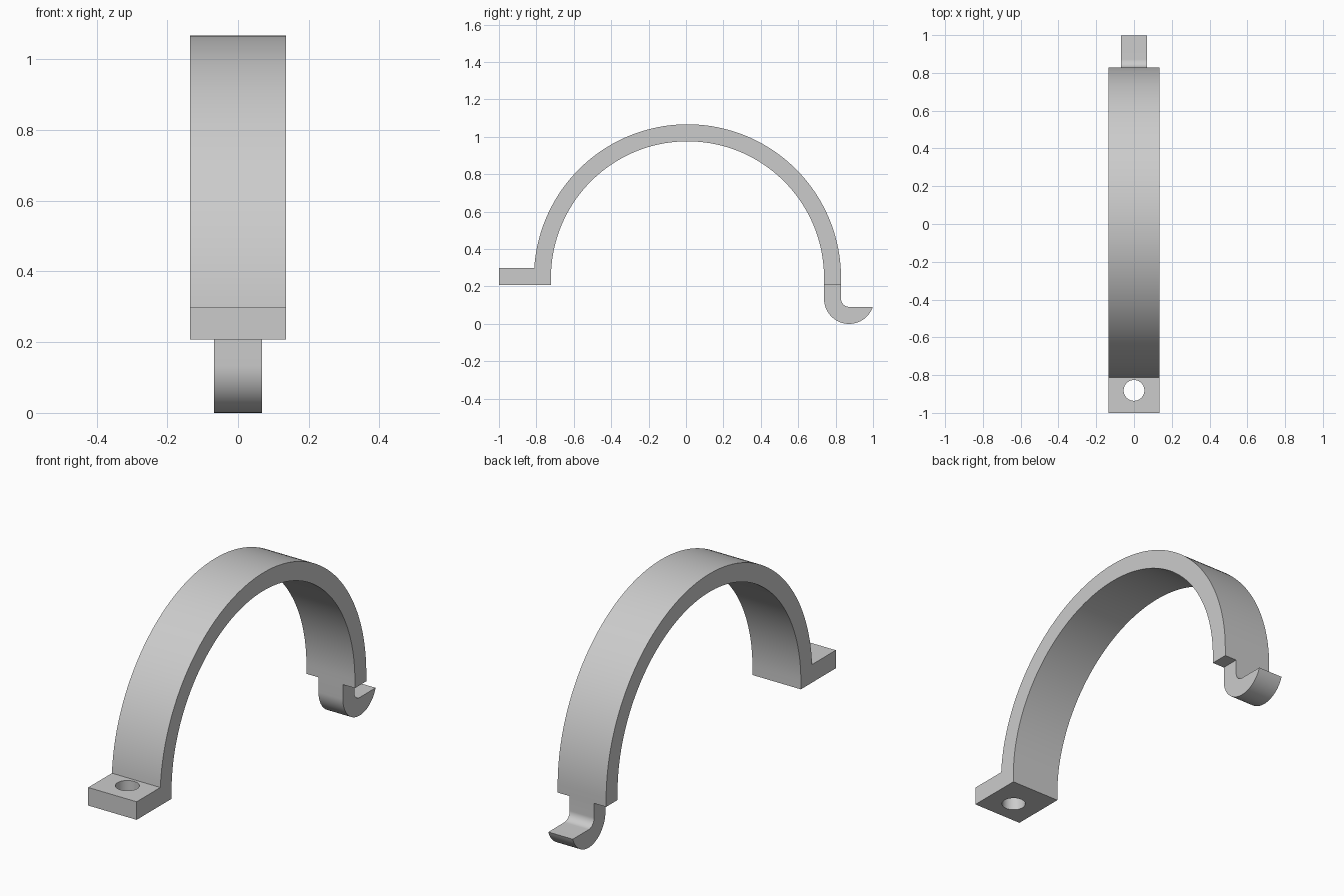
import bpy, bmesh
from math import sin, cos, pi, radians, asin

if "Cube" in bpy.data.objects:
    bpy.data.objects.remove(bpy.data.objects["Cube"], do_unlink=True)

grey = bpy.data.materials.new("plain grey")
grey.use_nodes = True
colour = (0.6, 0.6, 0.6, 1)
grey.diffuse_color = colour
grey.node_tree.nodes["Principled BSDF"].inputs["Base Color"].default_value = colour


def arc(cy, cz, r, start, end, steps):
    """Points on a circle in the y-z plane, angles in radians."""
    angles = [start + (end - start) * i / steps for i in range(steps + 1)]
    return [(cy + r * cos(a), cz + r * sin(a)) for a in angles]


def prism(name, profile, half_width):
    """Extrude a closed y-z profile symmetrically along x."""
    bm = bmesh.new()
    face = bm.faces.new([bm.verts.new((-half_width, y, z)) for y, z in profile])
    ext = bmesh.ops.extrude_face_region(bm, geom=[face])["geom"]
    moved = [v for v in ext if isinstance(v, bmesh.types.BMVert)]
    bmesh.ops.translate(bm, verts=moved, vec=(2 * half_width, 0, 0))
    bmesh.ops.recalc_face_normals(bm, faces=bm.faces)
    mesh = bpy.data.meshes.new(name)
    bm.to_mesh(mesh)
    bm.free()
    obj = bpy.data.objects.new(name, mesh)
    bpy.context.collection.objects.link(obj)
    mesh.materials.append(grey)
    return obj


def smooth(obj):
    bpy.ops.object.select_all(action="DESELECT")
    obj.select_set(True)
    bpy.context.view_layer.objects.active = obj
    bpy.ops.object.shade_smooth_by_angle(angle=radians(30))


base, flange_top = 0.207, 0.298
mid_y, mid_z = 0.008, 0.246
inner_r, outer_r = 0.73, 0.821

# Arched strap with its mounting flange, as one profile
flange_angle = pi - asin((flange_top - mid_z) / outer_r)
profile = [(mid_y + outer_r, base)]
profile += arc(mid_y, mid_z, outer_r, 0, flange_angle, 96)
profile += [(-1, flange_top), (-1, base), (mid_y - inner_r, base)]
profile += arc(mid_y, mid_z, inner_r, pi, 0, 96)
profile += [(mid_y + inner_r, base)]
strap = prism("strap_with_flange", profile, 0.135)

# Screw hole through the flange
bpy.ops.mesh.primitive_cylinder_add(vertices=48, radius=0.055, depth=0.4,
                                    location=(0, -0.881, 0.25))
cutter = bpy.context.object
cutter.name = "hole_cutter"
cutter.hide_render = True
cutter.data.materials.append(grey)
cut = strap.modifiers.new("screw_hole", "BOOLEAN")
cut.operation = "DIFFERENCE"
cut.solver = "EXACT"
cut.object = cutter
bpy.context.view_layer.objects.active = strap
bpy.ops.object.modifier_apply(modifier=cut.name)
bpy.data.objects.remove(cutter, do_unlink=True)
smooth(strap)

# Narrow hook below the other end of the strap
hook_y, hook_r, bend_r = 0.872, 0.134, 0.043
lip_z = hook_r - bend_r
tip_angle = 2 * pi - asin(bend_r / hook_r)
profile = [(hook_y - hook_r, base)]
profile += arc(hook_y, hook_r, hook_r, pi, tip_angle, 40)
profile += arc(hook_y, hook_r, bend_r, 1.5 * pi, pi, 16)
profile += [(hook_y - bend_r, base)]
smooth(prism("hook", profile, 0.068))
